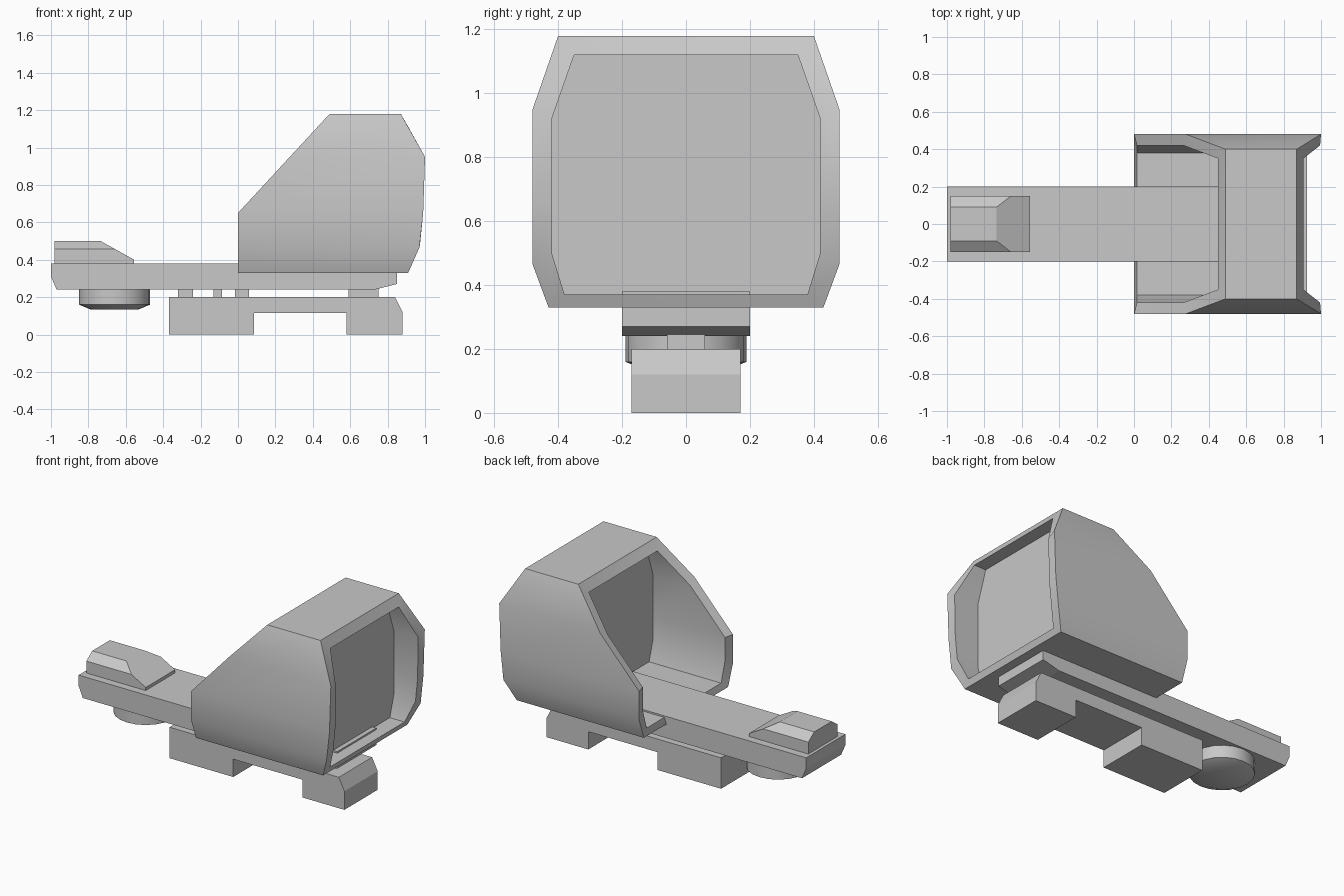
import bpy
import bmesh
import math
from mathutils import Vector

cube = bpy.data.objects.get("Cube")
if cube:
    bpy.data.objects.remove(cube, do_unlink=True)

# One plain grey for the whole model
GREY = (0.58, 0.58, 0.58, 1)
grey = bpy.data.materials.new("plain grey")
grey.use_nodes = True
grey.diffuse_color = GREY
grey.node_tree.nodes["Principled BSDF"].inputs["Base Color"].default_value = GREY


def finish(name, bm, smooth=None):
    """Turn a bmesh into a named grey object, optionally smooth shaded."""
    bmesh.ops.recalc_face_normals(bm, faces=bm.faces)
    mesh = bpy.data.meshes.new(name)
    bm.to_mesh(mesh)
    bm.free()
    mesh.materials.append(grey)
    obj = bpy.data.objects.new(name, mesh)
    bpy.context.collection.objects.link(obj)
    if smooth:
        bpy.ops.object.select_all(action='DESELECT')
        obj.select_set(True)
        bpy.context.view_layer.objects.active = obj
        bpy.ops.object.shade_smooth_by_angle(angle=math.radians(smooth))
    return obj


def prism(profile, half_width):
    """Extrude a side profile (x, z) across the width."""
    bm = bmesh.new()
    face = bm.faces.new([bm.verts.new((x, -half_width, z)) for x, z in profile])
    moved = bmesh.ops.extrude_face_region(bm, geom=[face])["geom"]
    verts = [v for v in moved if isinstance(v, bmesh.types.BMVert)]
    bmesh.ops.translate(bm, verts=verts, vec=(0, 2 * half_width, 0))
    return bm


def box_profile(x0, x1, z0, z1):
    return [(x0, z0), (x1, z0), (x1, z1), (x0, z1)]


def ring(bm, half, xs):
    """Closed symmetric loop from half section points (y, z) and their x."""
    right = [bm.verts.new((x, -y, z)) for (y, z), x in zip(half, xs)]
    left = [bm.verts.new((x, y, z)) for (y, z), x in zip(half, xs)]
    return right + left[::-1]


def bridge(bm, a, b):
    for i in range(len(a)):
        j = (i + 1) % len(a)
        bm.faces.new((a[i], a[j], b[j], b[i]))


# Hood: faceted tunnel, raked at the rear, closed by a window at each end
outer = [(0.43, 0.33), (0.48, 0.465), (0.48, 0.65), (0.48, 0.95), (0.40, 1.18)]
inner = [(0.38, 0.37), (0.42, 0.50), (0.42, 0.65), (0.42, 0.92), (0.35, 1.12)]
front_outer = [0.91, 0.97, 0.99, 1.0, 0.87]
front_inner = [0.925, 0.975, 0.99, 0.995, 0.905]


def rear(half, inset):
    return [max(0, z - 0.65) * 0.49 / 0.53 + inset for _, z in half]


bm = bmesh.new()
rings = [ring(bm, inner, [0.53] * 5),
         ring(bm, inner, rear(inner, 0.015)),
         ring(bm, outer, rear(outer, 0)),
         ring(bm, outer, front_outer),
         ring(bm, inner, front_inner),
         ring(bm, inner, [0.82] * 5)]
for a, b in zip(rings, rings[1:]):
    bridge(bm, a, b)
bm.faces.new(rings[0])
bm.faces.new(rings[-1])
finish("hood", bm, 28)

# Long base plate running through the hood floor
finish("base_plate", prism([(-1, 0.38), (-1, 0.31), (-0.97, 0.24),
                            (0.73, 0.24), (0.85, 0.27), (0.85, 0.38)], 0.20))

# Mounting rail with a relief cut underneath
finish("mounting_rail", prism([(-0.37, 0), (-0.37, 0.2), (0.84, 0.2),
                               (0.88, 0.12), (0.88, 0), (0.58, 0),
                               (0.58, 0.115), (0.085, 0.115), (0.085, 0)], 0.17))

# Spacers between rail and plate
for i, (x0, x1) in enumerate([(-0.32, -0.24), (-0.13, -0.085),
                              (-0.015, 0.06), (0.59, 0.75)]):
    finish(f"spacer_{i + 1}", prism(box_profile(x0, x1, 0.19, 0.25), 0.06))

# Control housing: ramped block with both long top edges chamfered
bm = prism([(-0.98, 0.37), (-0.555, 0.37), (-0.555, 0.40),
            (-0.735, 0.50), (-0.98, 0.50)], 0.15)
for side in (-1, 1):
    cut = bmesh.ops.bisect_plane(
        bm, geom=bm.verts[:] + bm.edges[:] + bm.faces[:], clear_outer=True,
        plane_co=Vector((0, side * 0.15, 0.457)),
        plane_no=Vector((0, side * 0.043, 0.06)))["geom_cut"]
    bmesh.ops.edgeloop_fill(
        bm, edges=[e for e in cut if isinstance(e, bmesh.types.BMEdge)])
finish("control_housing", bm)

# Round knob under the plate, tapered at the bottom
bm = bmesh.new()
loops = []
for radius, z in [(0.19, 0.25), (0.19, 0.16), (0.13, 0.135)]:
    loops.append(bmesh.ops.create_circle(bm, segments=20, radius=radius)["verts"])
    bmesh.ops.translate(bm, verts=loops[-1], vec=(-0.66, 0, z))
for a, b in zip(loops, loops[1:]):
    bridge(bm, a, b)
bm.faces.new(loops[0])
bm.faces.new(loops[-1])
finish("adjustment_knob", bm, 30)
